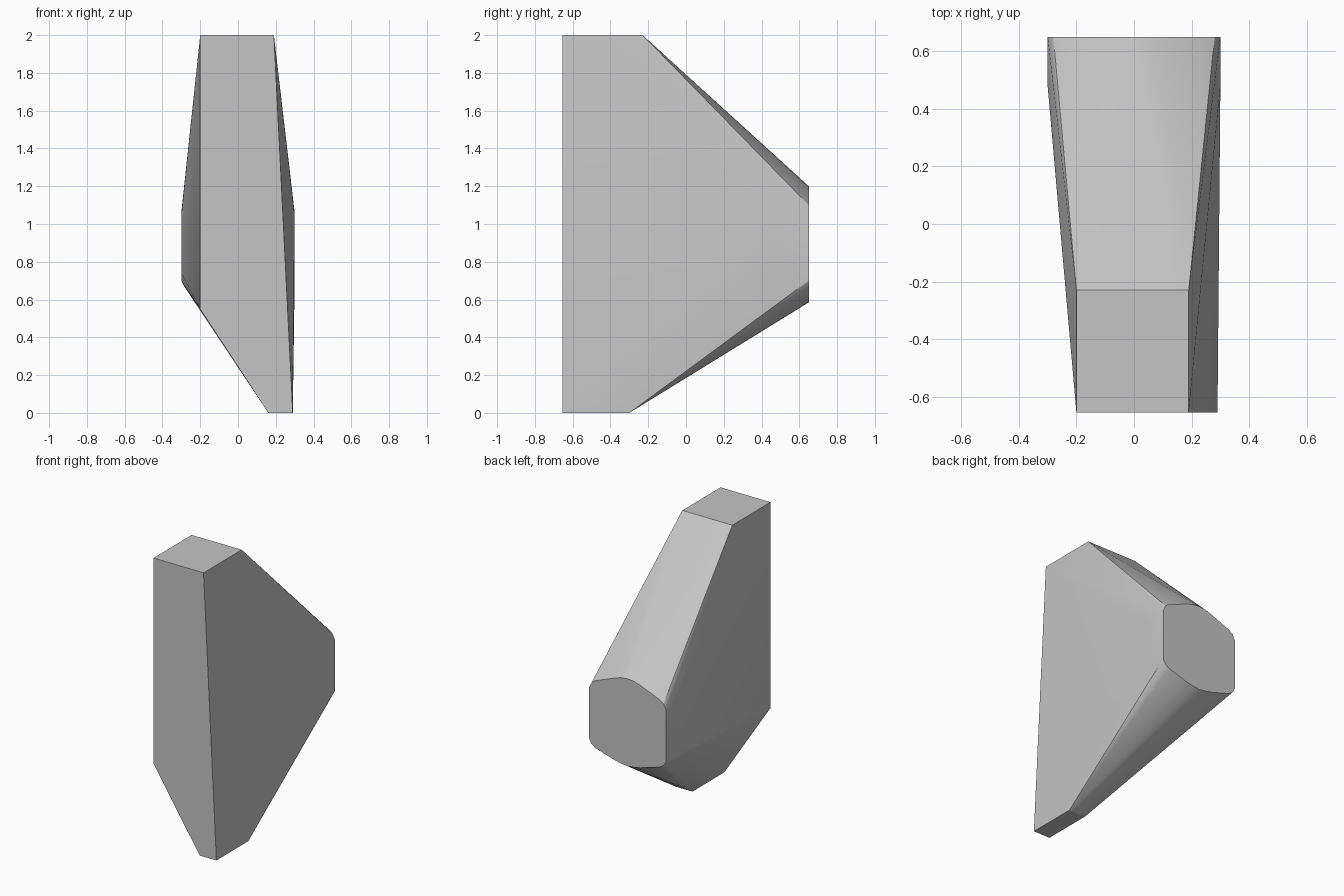
import bpy
import bmesh
import math

cube = bpy.data.objects.get("Cube")
if cube:
    bpy.data.objects.remove(cube, do_unlink=True)

FRONT, BACK = -0.655, 0.65

# Flat grey material
grey = bpy.data.materials.new("plain_grey")
grey.use_nodes = True
colour = (0.56, 0.56, 0.56, 1.0)
grey.diffuse_color = colour
grey.node_tree.nodes["Principled BSDF"].inputs["Base Color"].default_value = colour

# Half outline of the rounded back end, as x and z, mirrored across x
half_back = [(0, 1.2), (0.05, 1.195), (0.1, 1.18), (0.25, 1.12), (0.28, 1.1),
             (0.3, 1.06), (0.3, 0.7), (0.285, 0.67), (0.25, 0.645),
             (0.1, 0.6), (0.05, 0.59), (0, 0.585)]
points = [(side * x, BACK, z) for x, z in half_back for side in (-1, 1)
          if x > 0 or side > 0]

# Shoulders where the sides run straight into the back end
points += [(side * 0.3, 0.48, z) for side in (-1, 1) for z in (0.74, 1.05)]

# Flat top, narrow foot and the lower front corner
points += [(x, y, 2.0) for x in (-0.2, 0.19) for y in (FRONT, -0.23)]
points += [(x, y, 0.0) for x in (0.16, 0.29) for y in (FRONT, -0.3)]
points.append((-0.2, FRONT, 0.55))

# Skin the outline points into one solid wedge
bm = bmesh.new()
for p in points:
    bm.verts.new(p)
hull = bmesh.ops.convex_hull(bm, input=bm.verts)
loose = [v for v in bm.verts if not v.link_faces]
bmesh.ops.delete(bm, geom=loose, context='VERTS')
bmesh.ops.dissolve_limit(bm, angle_limit=math.radians(0.5),
                         verts=bm.verts, edges=bm.edges)
bmesh.ops.recalc_face_normals(bm, faces=bm.faces)

mesh = bpy.data.meshes.new("wedge_body")
bm.to_mesh(mesh)
bm.free()
mesh.materials.append(grey)
body = bpy.data.objects.new("wedge_body", mesh)
bpy.context.collection.objects.link(body)

# Soft bands along the rounded corners, crisp main edges
bpy.ops.object.select_all(action='DESELECT')
body.select_set(True)
bpy.context.view_layer.objects.active = body
bpy.ops.object.shade_smooth_by_angle(angle=math.radians(30))
